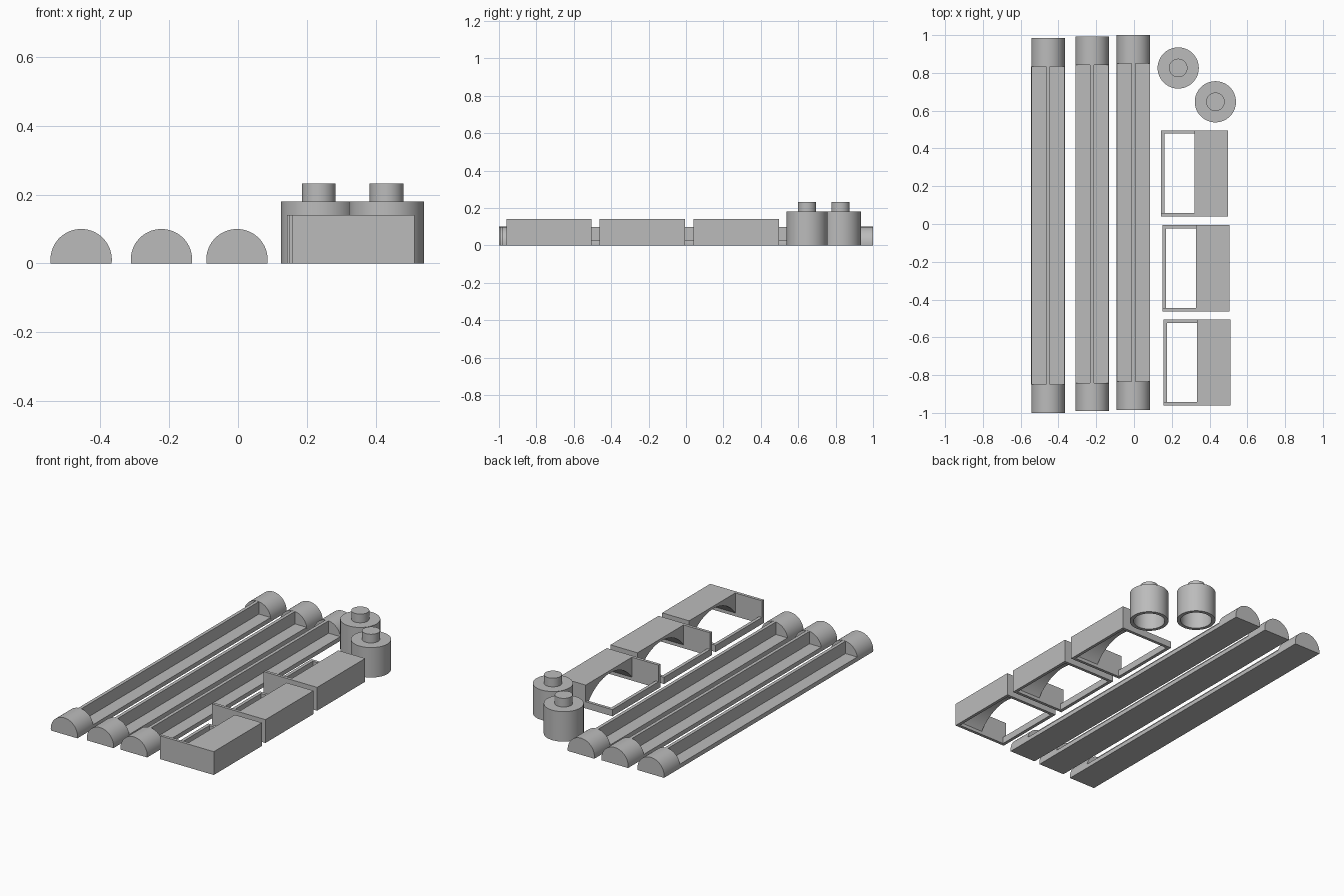
import bpy, bmesh, math
from mathutils import Vector

if "Cube" in bpy.data.objects:
    bpy.data.objects.remove(bpy.data.objects["Cube"])

grey = bpy.data.materials.new("plain_grey")
grey.diffuse_color = (0.5, 0.5, 0.5, 1)
grey.use_nodes = True
grey.node_tree.nodes["Principled BSDF"].inputs["Base Color"].default_value = grey.diffuse_color


def finish(name, bm, smooth=False):
    bmesh.ops.remove_doubles(bm, verts=bm.verts, dist=1e-5)
    bmesh.ops.recalc_face_normals(bm, faces=bm.faces)
    me = bpy.data.meshes.new(name)
    bm.to_mesh(me)
    bm.free()
    me.materials.append(grey)
    ob = bpy.data.objects.new(name, me)
    bpy.context.collection.objects.link(ob)
    if smooth:
        bpy.ops.object.select_all(action='DESELECT')
        ob.select_set(True)
        bpy.context.view_layer.objects.active = ob
        bpy.ops.object.shade_smooth_by_angle(angle=math.radians(30))
    return ob


def extrude(bm, points, offset):
    """Extrude a closed flat outline along an offset."""
    face = bm.faces.new([bm.verts.new(p) for p in points])
    res = bmesh.ops.extrude_face_region(bm, geom=[face], use_keep_orig=True)
    verts = [g for g in res["geom"] if isinstance(g, bmesh.types.BMVert)]
    bmesh.ops.translate(bm, verts=verts, vec=offset)


def box(name, x0, x1, y0, y1, z0, z1):
    bm = bmesh.new()
    extrude(bm, [(x0, y0, z0), (x1, y0, z0), (x1, y1, z0), (x0, y1, z0)], Vector((0, 0, z1 - z0)))
    return finish(name, bm)


# Half-round rods: round end caps joined by a floor slab with a thin centre fin
R, CZ, FLOOR, FIN, CAP, LENGTH = 0.089, 0.011, 0.025, 0.01, 0.15, 1.984


def rod(i, cx, y0):
    y1 = y0 + LENGTH
    a0 = -math.asin(CZ / R)
    arc = [(R * math.cos(a), CZ + R * math.sin(a))
           for a in [a0 + (math.pi - 2 * a0) * k / 40 for k in range(41)]]
    for side, y in (("front", y0), ("back", y1 - CAP)):
        bm = bmesh.new()
        extrude(bm, [(cx + x, y, z) for x, z in arc], Vector((0, CAP, 0)))
        finish(f"rod_{i}_{side}_cap", bm, True)
    # inverted T section
    w0 = R * math.cos(a0)
    w1 = math.sqrt(R * R - (FLOOR - CZ) ** 2)
    half = [(w0, 0), (R, CZ), (w1, FLOOR), (FIN, FLOOR), (FIN, 0.0995)]
    section = half + [(-x, z) for x, z in reversed(half)]
    bm = bmesh.new()
    extrude(bm, [(cx + x, y0 + CAP, z) for x, z in section], Vector((0, LENGTH - 2 * CAP, 0)))
    finish(f"rod_{i}_web", bm)


for i, (cx, y0) in enumerate([(-0.455, -1.0), (-0.222, -0.991), (-0.003, -0.984)], 1):
    rod(i, cx, y0)


# Housings: arched chamber on the right, low open tray on the left
def housing(i, x0, y0):
    w, d, h, t, rim = 0.356, 0.456, 0.14, 0.018, 0.04
    x1, y1, xm = x0 + w, y0 + d, x0 + 0.177
    cy, half, base, apex = y0 + d / 2, d / 2 - t, 0.02, 0.125
    rise = apex - base
    rad = (half * half + rise * rise) / (2 * rise)
    a = math.asin(half / rad)
    arch = [(cy + rad * math.sin(s), apex - rad + rad * math.cos(s))
            for s in [-a + 2 * a * k / 32 for k in range(33)]]
    outline = [(y0, 0), (y0 + t, 0)] + arch + [(y1 - t, 0), (y1, 0), (y1, h), (y0, h)]
    bm = bmesh.new()
    extrude(bm, [(xm, y, z) for y, z in outline], Vector((x1 - t - xm, 0, 0)))
    finish(f"housing_{i}_chamber", bm, True)
    box(f"housing_{i}_outer_wall", x1 - t, x1, y0, y1, 0, h)
    box(f"housing_{i}_front_wall", x0, xm, y0, y0 + t, 0, h)
    box(f"housing_{i}_back_rim", x0, xm, y1 - t, y1, 0, rim)
    box(f"housing_{i}_side_rim", x0, x0 + 0.02, y0 + t, y1 - t, 0, rim)


for i, (x0, y0) in enumerate([(0.142, 0.040), (0.150, -0.462), (0.156, -0.961)], 1):
    housing(i, x0, y0)


# Hollow round caps with a small knob, turned from one profile
def knob_cap(i, cx, cy):
    profile = [(0, 0.16), (0.088, 0.16), (0.088, 0), (0.109, 0), (0.109, 0.18),
               (0.049, 0.18), (0.049, 0.232), (0, 0.232)]
    bm = bmesh.new()
    vs = [bm.verts.new((cx + r, cy, z)) for r, z in profile]
    es = [bm.edges.new(p) for p in zip(vs, vs[1:])]
    bmesh.ops.spin(bm, geom=vs + es, cent=(cx, cy, 0), axis=(0, 0, 1),
                   angle=2 * math.pi, steps=64, use_merge=False)
    finish(f"knob_cap_{i}", bm, True)


knob_cap(1, 0.234, 0.826)
knob_cap(2, 0.431, 0.647)
